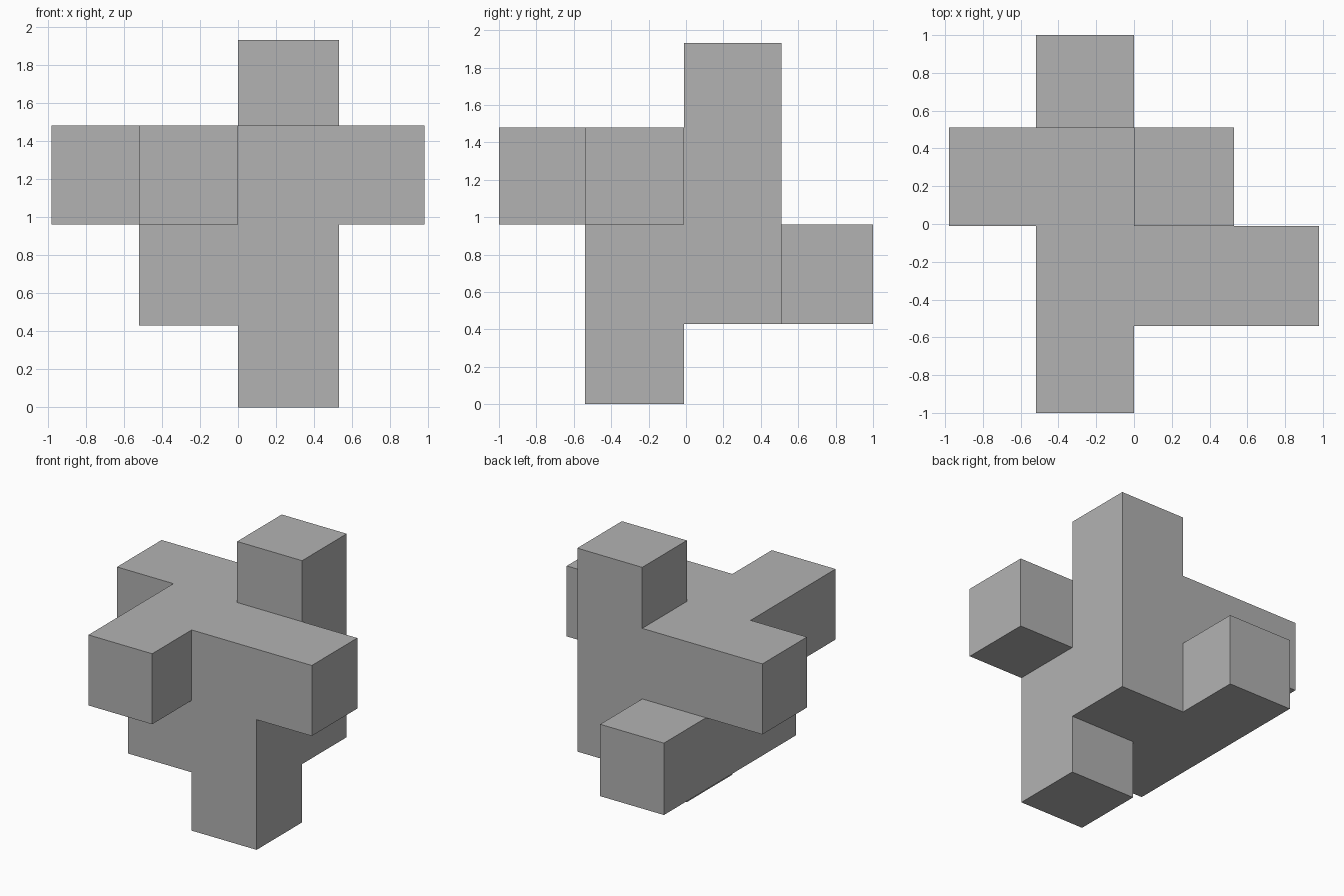
import bpy
import bmesh
from mathutils import Vector

cube = bpy.data.objects.get("Cube")
if cube:
    bpy.data.objects.remove(cube, do_unlink=True)

# Core block: low, middle and high planes per axis, plus the arm ends
LOW = Vector((-0.52, -0.54, 0.43))
MID = Vector((0.0, -0.01, 0.96))
HIGH = Vector((0.53, 0.51, 1.48))
END_LOW = Vector((-0.98, -1.0, 0.0))
END_HIGH = Vector((0.98, 1.0, 1.93))

# Arms: axis, direction, then the core quarter each one grows from
ARMS = [
    (2, 1, (1, 1, 1)),      # top
    (2, -1, (1, -1, -1)),   # bottom
    (0, 1, (1, -1, 1)),     # left
    (0, -1, (-1, 1, 1)),    # right
    (1, -1, (-1, -1, 1)),   # front
    (1, 1, (-1, 1, -1)),    # back
]

# Core, split into quarters on every side
bm = bmesh.new()
bmesh.ops.create_cube(bm, size=2)
bmesh.ops.subdivide_edges(bm, edges=bm.edges[:], cuts=1, use_grid_fill=True)
quarters = {}
for face in bm.faces:
    centre = face.calc_center_median()
    axis = max(range(3), key=lambda i: abs(centre[i]))
    quarters[(axis, tuple(1 if c > 0 else -1 for c in centre))] = face
for v in bm.verts:
    for i in range(3):
        v.co[i] = (LOW[i], MID[i], HIGH[i])[round(v.co[i]) + 1]

# Arms pulled out of single quarters
for axis, sign, quarter in ARMS:
    old = quarters[(axis, quarter)]
    new = bmesh.ops.extrude_discrete_faces(bm, faces=[old])["faces"][0]
    for v in new.verts:
        v.co[axis] = (END_HIGH if sign > 0 else END_LOW)[axis]

# Merge flush faces into clean flat sides
bmesh.ops.dissolve_limit(bm, angle_limit=0.01, verts=bm.verts[:], edges=bm.edges[:])
bmesh.ops.recalc_face_normals(bm, faces=bm.faces[:])
mesh = bpy.data.meshes.new("interlocking_block")
bm.to_mesh(mesh)
bm.free()

# Plain grey
grey = bpy.data.materials.new("plain_grey")
grey.use_nodes = True
colour = (0.448, 0.448, 0.448, 1)
grey.diffuse_color = colour
for node in grey.node_tree.nodes:
    if node.type == "BSDF_PRINCIPLED":
        node.inputs["Base Color"].default_value = colour
mesh.materials.append(grey)

block = bpy.data.objects.new("interlocking_block", mesh)
bpy.context.collection.objects.link(block)
